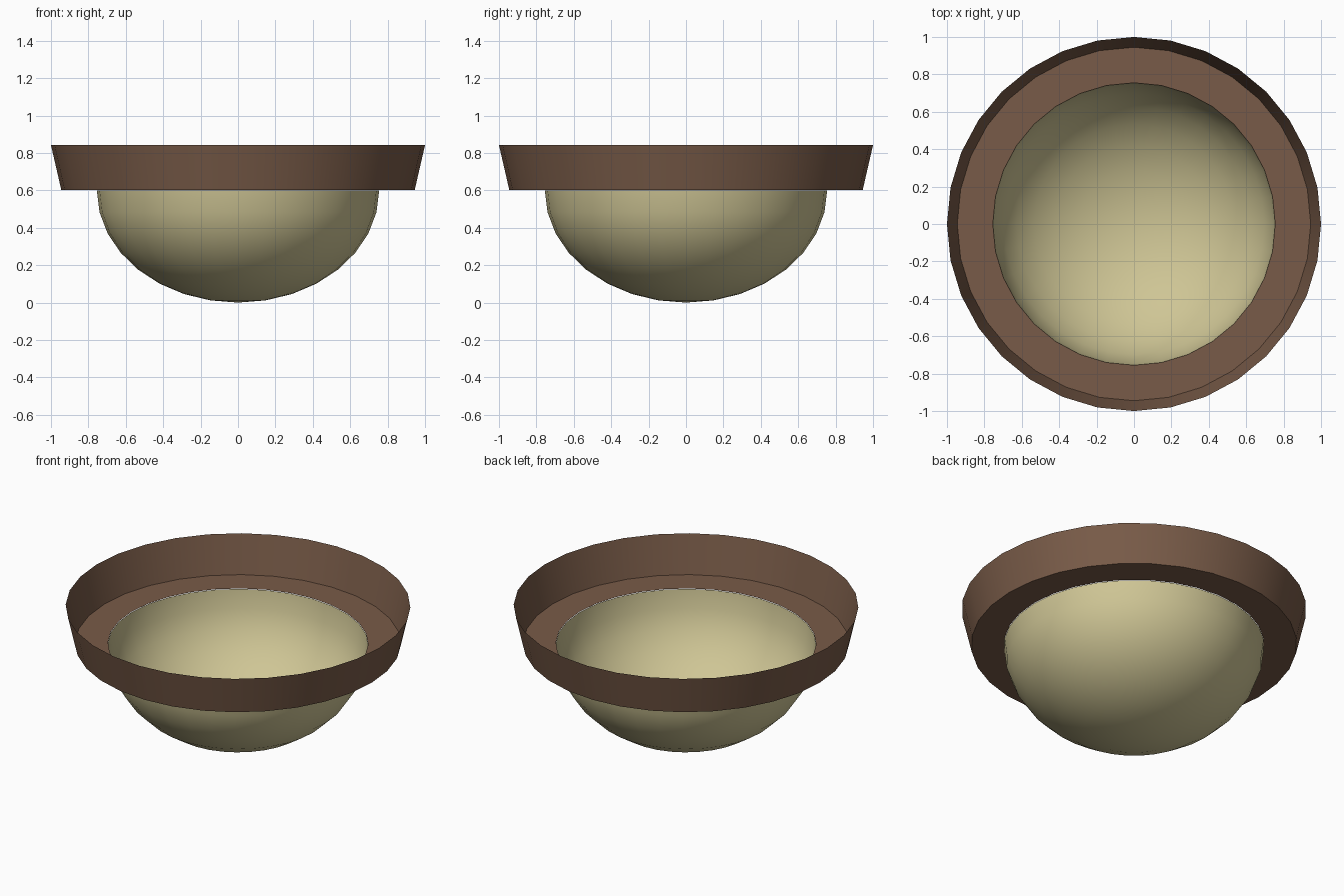
import bpy, bmesh, math
from mathutils import Matrix

if "Cube" in bpy.data.objects:
    bpy.data.objects.remove(bpy.data.objects["Cube"])

SEG = 32


def lathe(name, profile, color):
    """Revolve (radius, z) points into an open sheet."""
    bm = bmesh.new()
    verts = [bm.verts.new((r, 0, z)) for r, z in profile]
    edges = [bm.edges.new(p) for p in zip(verts, verts[1:])]
    bmesh.ops.spin(bm, geom=verts + edges, axis=(0, 0, 1), cent=(0, 0, 0),
                   angle=2 * math.pi, steps=SEG)
    bmesh.ops.remove_doubles(bm, verts=bm.verts, dist=1e-4)
    bmesh.ops.recalc_face_normals(bm, faces=bm.faces)
    me = bpy.data.meshes.new(name)
    bm.to_mesh(me)
    bm.free()
    ob = bpy.data.objects.new(name, me)
    bpy.context.collection.objects.link(ob)
    mat = bpy.data.materials.new(name + "_color")
    mat.diffuse_color = color
    mat.use_nodes = True
    mat.node_tree.nodes["Principled BSDF"].inputs["Base Color"].default_value = mat.diffuse_color
    me.materials.append(mat)
    bpy.ops.object.select_all(action='DESELECT')
    ob.select_set(True)
    bpy.context.view_layer.objects.active = ob
    bpy.ops.object.shade_smooth_by_angle(angle=math.radians(35))
    return ob


# Half-ellipsoid bowl
R, H = 0.755, 0.6
bowl = [(R * math.sin(k * math.pi / 16), H - H * math.cos(k * math.pi / 16))
        for k in range(9)]
lathe("bowl", bowl, (0.62, 0.56, 0.30, 1))

# Flat ledge with thin flared wall
lathe("rim", [(R, 0.603), (0.945, 0.603), (1.0, 0.842)], (0.19, 0.105, 0.065, 1))
